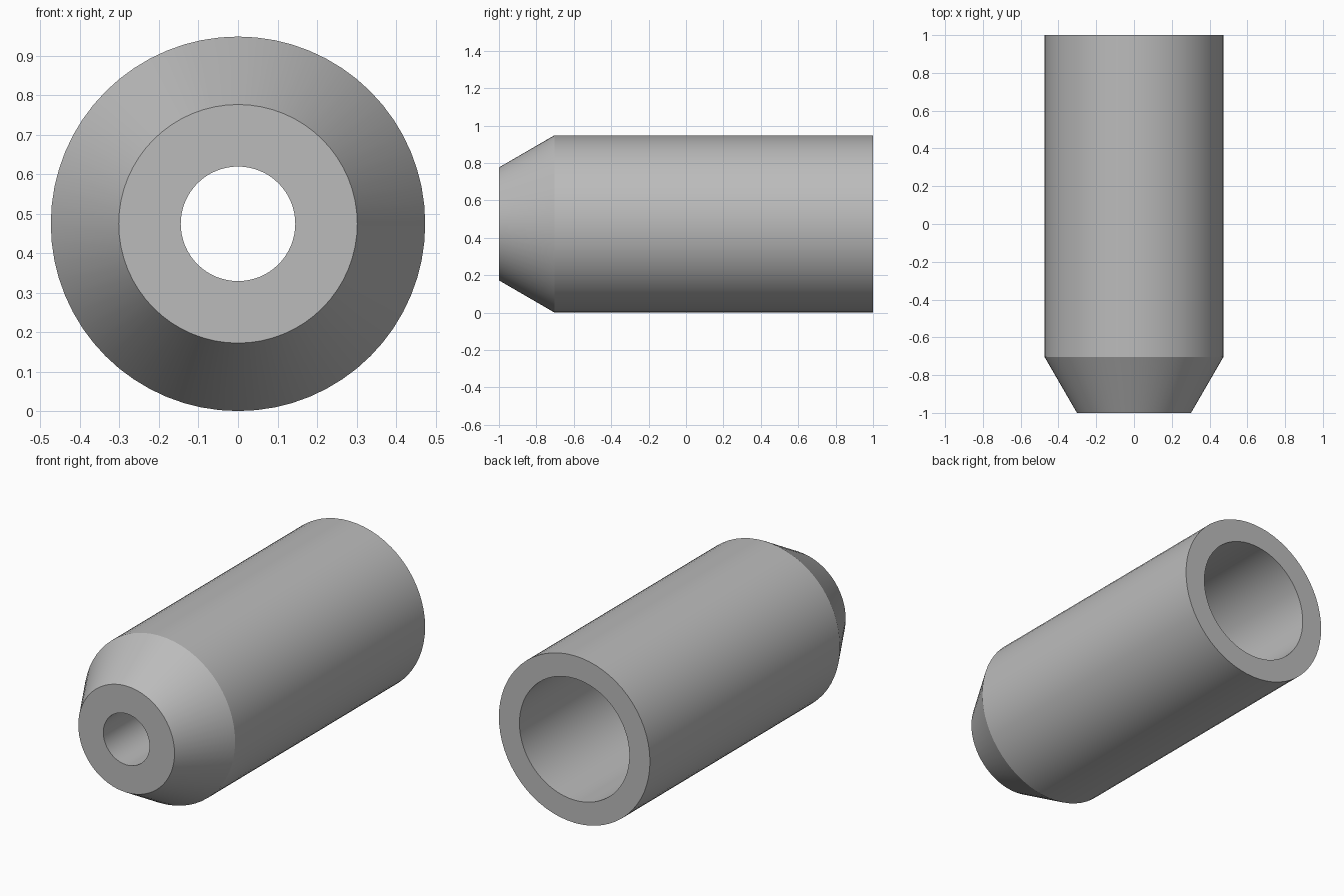
import bpy
import bmesh
import math
from mathutils import Matrix, Vector

cube = bpy.data.objects.get("Cube")
if cube:
    bpy.data.objects.remove(cube, do_unlink=True)

SEGMENTS = 64
RADIUS = 0.474

grey = bpy.data.materials.new("plain grey")
grey.use_nodes = True
colour = (0.5, 0.5, 0.5, 1)
grey.diffuse_color = colour
grey.node_tree.nodes["Principled BSDF"].inputs["Base Color"].default_value = colour


def lathe_y(name, profile, material):
    """Spin a closed (radius, y) profile around the lengthwise axis."""
    bm = bmesh.new()
    verts = [bm.verts.new((r, y, 0)) for r, y in profile]
    edges = [bm.edges.new((a, b)) for a, b in zip(verts, verts[1:] + verts[:1])]
    bmesh.ops.spin(bm, geom=verts + edges, cent=(0, 0, 0), axis=(0, 1, 0),
                   angle=math.tau, steps=SEGMENTS, use_merge=True)
    bmesh.ops.remove_doubles(bm, verts=bm.verts, dist=1e-5)
    bmesh.ops.recalc_face_normals(bm, faces=bm.faces)
    bm.transform(Matrix.Translation(Vector((0, 0, RADIUS))))
    mesh = bpy.data.meshes.new(name)
    bm.to_mesh(mesh)
    bm.free()
    mesh.materials.append(material)
    obj = bpy.data.objects.new(name, mesh)
    bpy.context.collection.objects.link(obj)
    bpy.ops.object.select_all(action='DESELECT')
    obj.select_set(True)
    bpy.context.view_layer.objects.active = obj
    bpy.ops.object.shade_smooth_by_angle(angle=math.radians(25))
    return obj


# Tapered sleeve: narrow hole through the nose, wide bore from the back
sleeve_profile = [
    (0.302, -1), (RADIUS, -0.703), (RADIUS, 1),
    (0.345, 1), (0.345, -0.5), (0.145, -0.5), (0.145, -1),
]
lathe_y("tapered_sleeve", sleeve_profile, grey)
